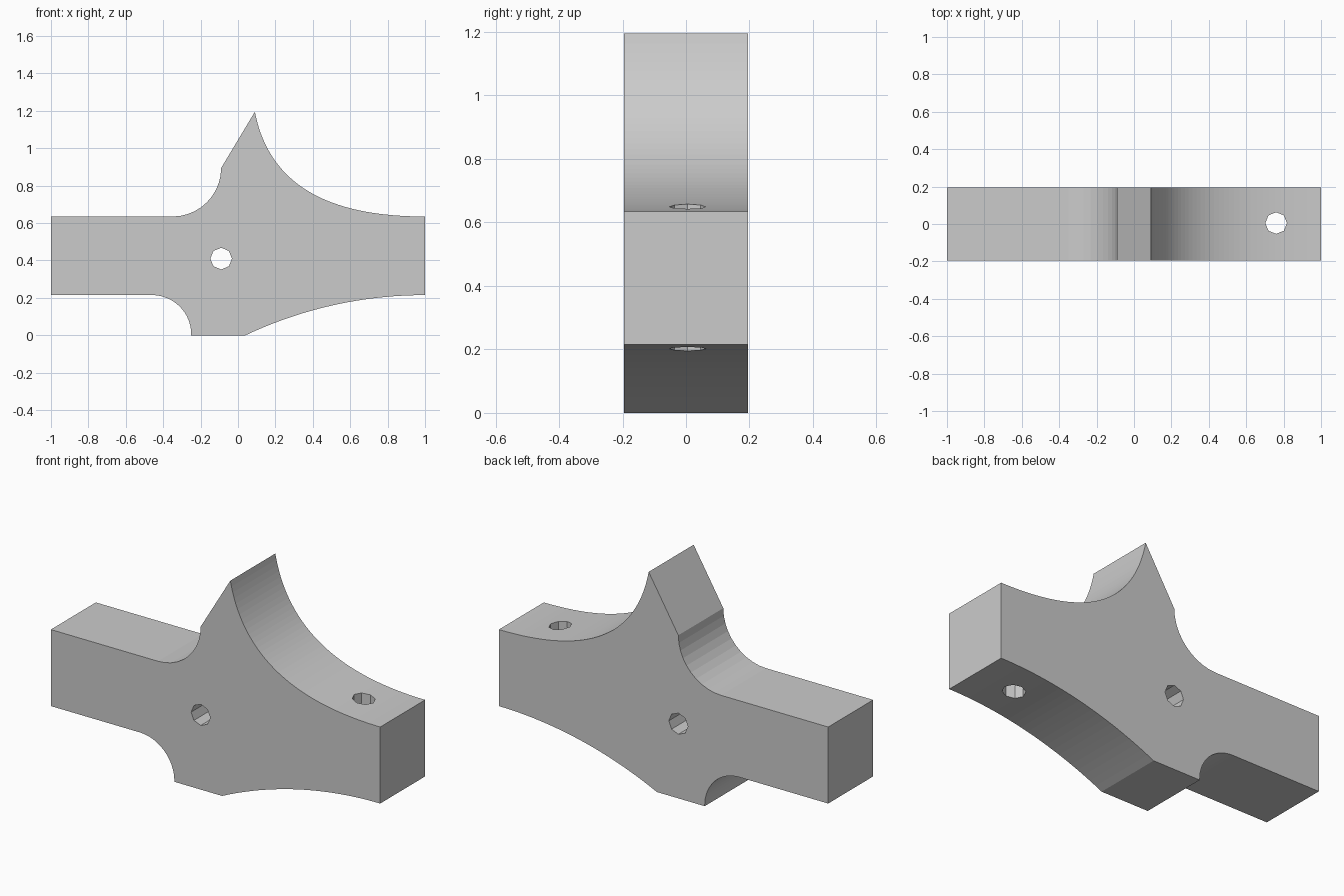
import bpy, bmesh, math
from mathutils import Vector, Matrix
from mathutils.geometry import interpolate_bezier

if "Cube" in bpy.data.objects:
    bpy.data.objects.remove(bpy.data.objects["Cube"])

DEPTH = 0.39
grey = bpy.data.materials.new("plain_grey")
grey.use_nodes = True
COLOR = (0.6, 0.6, 0.6, 1)
grey.diffuse_color = COLOR
grey.node_tree.nodes["Principled BSDF"].inputs["Base Color"].default_value = COLOR


def arc(cx, cz, r, start, end, steps):
    """Points on a circle in the XZ plane, angles in degrees."""
    angles = [math.radians(start + (end - start) * i / steps) for i in range(steps + 1)]
    return [(cx + r * math.cos(a), cz + r * math.sin(a)) for a in angles]


def new_object(name, bm):
    bmesh.ops.recalc_face_normals(bm, faces=bm.faces)
    mesh = bpy.data.meshes.new(name)
    bm.to_mesh(mesh)
    bm.free()
    mesh.materials.append(grey)
    ob = bpy.data.objects.new(name, mesh)
    bpy.context.collection.objects.link(ob)
    return ob


# Outline of the bracket, counter-clockwise from the foot
under_r = 2.25
under_angle = math.degrees(math.asin(0.96 / under_r))
underside = arc(1, 0.215 - under_r, under_r, 90 + under_angle, 90, 24)
sweep = [(p.x, p.y) for p in interpolate_bezier(
    Vector((1, 0.635)), Vector((0.51, 0.635)),
    Vector((0.17, 0.785)), Vector((0.09, 1.195)), 40)]
inner_fillet = arc(-0.35, 0.895, 0.26, 0, -90, 10)
foot_fillet = arc(-0.46, 0.005, 0.21, 90, 0, 16)
outline = (underside + sweep + inner_fillet
           + [(-1, 0.635), (-1, 0.215)] + foot_fillet + [(-0.25, 0)])

# Bracket body, extruded through its depth
bm = bmesh.new()
face = bm.faces.new([bm.verts.new((x, -DEPTH / 2, z)) for x, z in outline])
extruded = bmesh.ops.extrude_face_region(bm, geom=[face])
bmesh.ops.translate(bm, vec=(0, DEPTH, 0),
                    verts=[v for v in extruded["geom"] if isinstance(v, bmesh.types.BMVert)])
body = new_object("bracket_body", bm)


# Bolt holes: one front to back, one top to bottom
def drill(name, location, rotation):
    bm = bmesh.new()
    bmesh.ops.create_cone(bm, cap_ends=True, segments=8, radius1=0.058,
                          radius2=0.058, depth=1.0,
                          matrix=Matrix.Translation(location) @ rotation)
    cutter = new_object(name, bm)
    cutter.hide_render = True
    cutter.hide_viewport = True
    cut = body.modifiers.new(name, "BOOLEAN")
    cut.operation = "DIFFERENCE"
    cut.solver = "EXACT"
    cut.object = cutter


drill("front_hole_cutter", (-0.09, 0, 0.41), Matrix.Rotation(math.pi / 2, 4, "X"))
drill("arm_hole_cutter", (0.76, 0.005, 0.42), Matrix.Identity(4))
